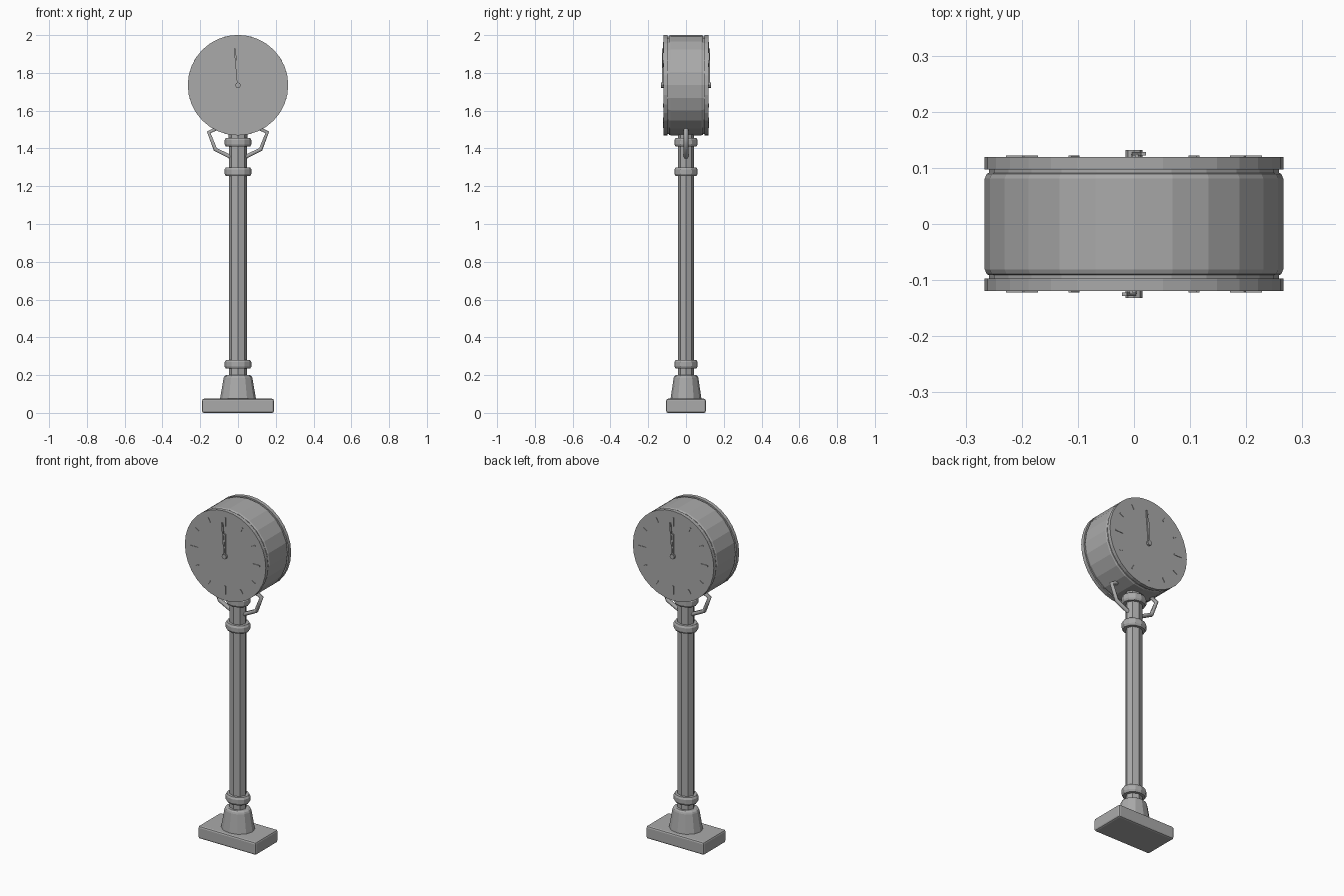
import bpy, bmesh, math
from mathutils import Matrix, Vector

cube = bpy.data.objects.get("Cube")
if cube:
    bpy.data.objects.remove(cube)

grey = bpy.data.materials.new("grey metal")
grey.use_nodes = True
COLOUR = (0.4, 0.4, 0.4, 1)
grey.diffuse_color = COLOUR
grey.node_tree.nodes["Principled BSDF"].inputs["Base Color"].default_value = COLOUR

CENTRE = 1.735   # height of the dial centre
RADIUS = 0.266   # drum radius
DEPTH = 0.86     # the post is slightly flattened front to back


def add(name, bm):
    bmesh.ops.recalc_face_normals(bm, faces=bm.faces)
    mesh = bpy.data.meshes.new(name)
    bm.to_mesh(mesh)
    bm.free()
    mesh.materials.append(grey)
    ob = bpy.data.objects.new(name, mesh)
    bpy.context.collection.objects.link(ob)
    return ob


def bevel(ob, width, segments=2):
    mod = ob.modifiers.new("bevel", "BEVEL")
    mod.width = width
    mod.segments = segments
    mod.limit_method = 'ANGLE'
    mod.angle_limit = math.radians(40)


def box(name, size, matrix):
    bm = bmesh.new()
    bmesh.ops.create_cube(bm, size=1, matrix=matrix @ Matrix.Diagonal((*size, 1)))
    return add(name, bm)


def lathe(name, profile, sides, flatten=DEPTH):
    """Closed turned part around z from (radius, height) points."""
    bm = bmesh.new()
    rings = []
    for r, z in profile:
        angles = [math.tau * i / sides for i in range(sides)]
        rings.append([bm.verts.new((r * math.cos(a), flatten * r * math.sin(a), z)) for a in angles])
    for low, high in zip(rings, rings[1:]):
        for i in range(sides):
            j = (i + 1) % sides
            bm.faces.new((low[i], low[j], high[j], high[i]))
    bm.faces.new(rings[0])
    bm.faces.new(rings[-1])
    return add(name, bm)


def disc(name, radius, y0, y1, sides):
    """Cylinder along y, centred on the dial."""
    bm = bmesh.new()
    place = Matrix.Translation((0, (y0 + y1) / 2, CENTRE)) @ Matrix.Rotation(math.pi / 2, 4, 'X')
    bmesh.ops.create_cone(bm, cap_ends=True, segments=sides, radius1=radius, radius2=radius,
                          depth=abs(y1 - y0), matrix=place)
    return add(name, bm)


# Base and post
base = box("base", (0.38, 0.21, 0.075), Matrix.Translation((0, 0, 0.0375)))
bevel(base, 0.01)
lathe("foot", [(0.096, 0.07), (0.076, 0.185), (0.072, 0.194), (0.062, 0.2)], 12)
lathe("shaft", [(0.048, 0.19), (0.048, 1.462)], 8)
lathe("cap", [(0.05, 1.44), (0.05, 1.49)], 8)


def collar(name, z, half):
    outline = [(0.048, -1), (0.064, -1), (0.071, -0.5), (0.071, 0.5), (0.064, 1), (0.048, 1)]
    lathe(name, [(r, z + half * h) for r, h in outline], 12)


collar("lower_collar", 0.257, 0.023)
collar("middle_collar", 1.277, 0.023)
collar("upper_collar", 1.433, 0.023)

# Bent brackets that brace the drum
for side, name in ((1, "left_bracket"), (-1, "right_bracket")):
    curve = bpy.data.curves.new(name, 'CURVE')
    curve.dimensions = '3D'
    curve.bevel_depth = 0.012
    curve.bevel_resolution = 1
    curve.use_fill_caps = True
    path = [(0.02, 1.345), (0.12, 1.395), (0.155, 1.485), (0.10, 1.512)]
    spline = curve.splines.new('POLY')
    spline.points.add(len(path) - 1)
    for point, (x, z) in zip(spline.points, path):
        point.co = (side * x, 0, z, 1)
    curve.materials.append(grey)
    bpy.context.collection.objects.link(bpy.data.objects.new(name, curve))

# Drum with a recessed core between it and the dials
drum = disc("drum", RADIUS, -0.093, 0.093, 24)
bevel(drum, 0.012)
disc("drum_core", RADIUS - 0.008, -0.1, 0.1, 24)

# Two identical dials, the rear one turned half way round
for face, turn in (("front", 0), ("back", math.pi)):
    spin = Matrix.Rotation(turn, 4, 'Z')

    def radial(name, angle, start, end, width, y0, y1):
        """Flat bar pointing outwards from the dial centre, clockwise from twelve."""
        place = (spin @ Matrix.Translation((0, 0, CENTRE)) @ Matrix.Rotation(angle, 4, 'Y')
                 @ Matrix.Translation((0, -(y0 + y1) / 2, (start + end) / 2)))
        box(name, (width, y1 - y0, end - start), place)

    sign = -1 if turn == 0 else 1
    disc(face + "_dial", RADIUS, sign * 0.097, sign * 0.119, 32)
    for hour in range(12):
        main = hour % 3 == 0
        radial(f"{face}_hour_mark_{hour}", math.tau * hour / 12,
               0.178 if main else 0.2, 0.228, 0.008 if main else 0.007, 0.115, 0.122)
    disc(face + "_hub", 0.015, sign * 0.115, sign * 0.132, 8)
    radial(face + "_minute_hand", math.radians(-5), 0, 0.195, 0.009, 0.122, 0.128)
    radial(face + "_hour_hand", math.radians(-1), 0, 0.13, 0.012, 0.119, 0.125)
